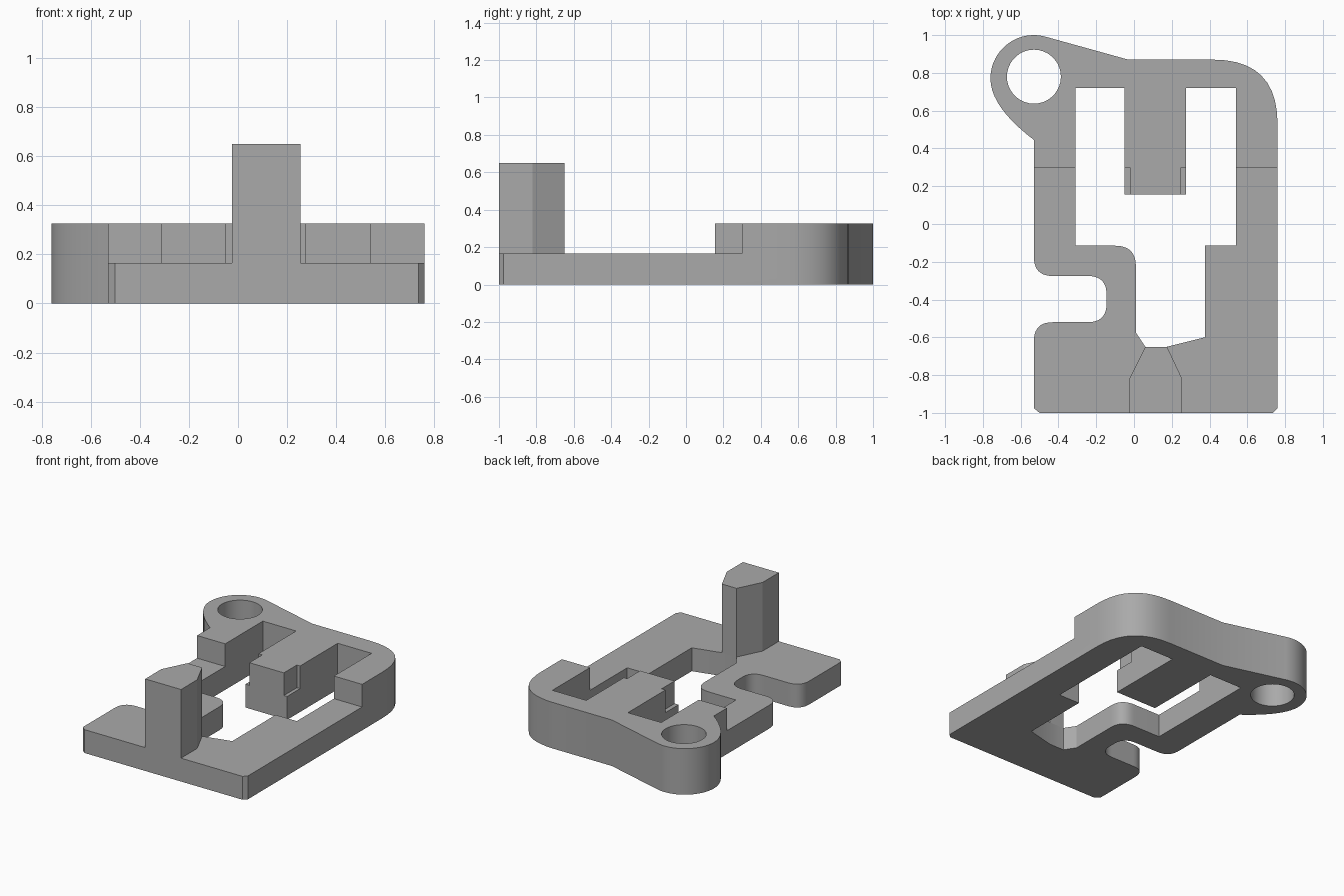
import bpy, bmesh, math
from mathutils import Vector

cube = bpy.data.objects.get("Cube")
if cube:
    bpy.data.objects.remove(cube, do_unlink=True)

grey = bpy.data.materials.new("mid grey")
grey.use_nodes = True
grey.diffuse_color = (0.4, 0.4, 0.4, 1)
grey.node_tree.nodes["Principled BSDF"].inputs["Base Color"].default_value = (0.4, 0.4, 0.4, 1)


def bezier(a, c, b, n=10):
    """Points of a curve from a to b that bends toward c."""
    a, b, c = Vector(a), Vector(b), Vector(c)
    return [a * (1 - t) ** 2 + c * 2 * t * (1 - t) + b * t * t
            for t in (i / n for i in range(n + 1))]


def arc(cx, cy, r, start, end, n):
    angles = [math.radians(start + (end - start) * i / n) for i in range(n + 1)]
    return [Vector((cx + r * math.cos(a), cy + r * math.sin(a))) for a in angles]


def rounded(points):
    """Expand (x, y, size) corners into curves; plain (x, y) stay sharp."""
    out = []
    for i, p in enumerate(points):
        v = Vector(p[:2])
        if len(p) == 2:
            out.append(v)
            continue
        before = Vector(points[i - 1][:2])
        after = Vector(points[(i + 1) % len(points)][:2])
        out += bezier(v + (before - v).normalized() * p[2], v,
                      v + (after - v).normalized() * p[2])
    return out


def prism(name, points, z0, z1):
    bm = bmesh.new()
    face = bm.faces.new([bm.verts.new((p[0], p[1], z0)) for p in points])
    top = bmesh.ops.extrude_face_region(bm, geom=[face])["geom"]
    bmesh.ops.translate(bm, vec=(0, 0, z1 - z0),
                        verts=[g for g in top if isinstance(g, bmesh.types.BMVert)])
    bmesh.ops.recalc_face_normals(bm, faces=bm.faces)
    mesh = bpy.data.meshes.new(name)
    bm.to_mesh(mesh)
    bm.free()
    mesh.materials.append(grey)
    obj = bpy.data.objects.new(name, mesh)
    bpy.context.collection.objects.link(obj)
    return obj


def apply_cut(target, cutter):
    bpy.context.view_layer.objects.active = target
    mod = target.modifiers.new("cut", 'BOOLEAN')
    mod.operation = 'DIFFERENCE'
    mod.solver = 'EXACT'
    mod.object = cutter
    bpy.ops.object.modifier_apply(modifier=mod.name)
    bpy.data.objects.remove(cutter, do_unlink=True)


def shade(obj):
    bpy.ops.object.select_all(action='DESELECT')
    obj.select_set(True)
    bpy.context.view_layer.objects.active = obj
    bpy.ops.object.shade_smooth_by_angle(angle=math.radians(25))


STEP, TOP = 0.165, 0.325
LEFT, RIGHT = -0.53, 0.76

# Outer outline: front edge, rounded back corner, ring lug, side slot
body = rounded([
    (LEFT + 0.03, -1), (RIGHT - 0.025, -1), (RIGHT, -0.975),
    (RIGHT, 0.87, 0.34), (-0.03, 0.87)])
body += arc(LEFT, 0.77, 0.23, 74, 180, 20)
body += bezier((-0.76, 0.77), (-0.76, 0.62), (LEFT, 0.445))[1:]
body += rounded([
    (LEFT, 0.4), (LEFT, -0.275, 0.1), (-0.145, -0.275, 0.1),
    (-0.145, -0.52, 0.1), (LEFT, -0.52, 0.1), (LEFT, -0.975)])
bracket = prism("bracket_plate", body, 0, TOP)

# Inner window, leaving the central tongue
window = rounded([
    (-0.31, 0.72), (-0.05, 0.72), (-0.05, 0.155), (0.275, 0.155),
    (0.275, 0.72), (0.54, 0.72), (0.54, -0.115), (0.375, -0.115),
    (0.375, -0.6), (0.175, -0.65), (0.06, -0.65), (0.01, -0.575),
    (0.01, -0.115, 0.11), (-0.31, -0.115)])
apply_cut(bracket, prism("window_cutter", window, -0.1, 0.5))

# Round hole in the lug
apply_cut(bracket, prism("hole_cutter", arc(LEFT, 0.78, 0.143, 0, 350, 35), -0.1, 0.5))

# Lower front half, stepping around the narrowed tongue tip
step = [(-1, -1.2), (1, -1.2), (1, 0.3), (0.25, 0.3), (0.25, 0.1),
        (-0.02, 0.1), (-0.02, 0.3), (-1, 0.3)]
apply_cut(bracket, prism("step_cutter", step, STEP, 0.5))
shade(bracket)

# Upright post on the front edge
post = prism("front_post", [
    (-0.025, -1), (0.255, -1), (0.255, -0.82), (0.175, -0.65),
    (0.06, -0.65), (-0.025, -0.82)], STEP, 0.65)
shade(post)
